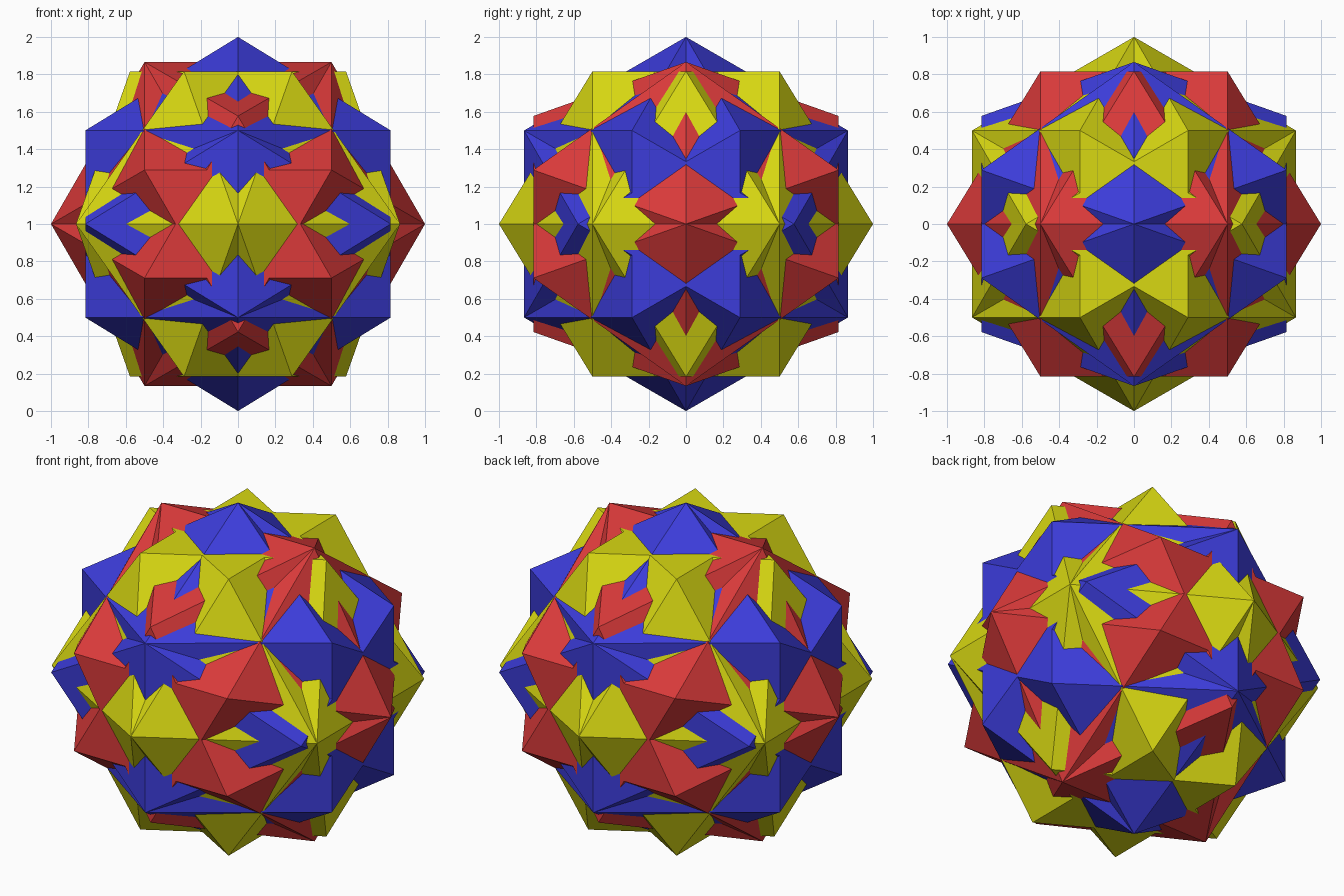
import bpy, bmesh, math
from mathutils import Vector

cube = bpy.data.objects.get("Cube")
if cube:
    bpy.data.objects.remove(cube, do_unlink=True)


def make_material(name, color):
    mat = bpy.data.materials.new(name)
    mat.use_nodes = True
    mat.diffuse_color = (*color, 1)
    bsdf = next(n for n in mat.node_tree.nodes if n.type == 'BSDF_PRINCIPLED')
    bsdf.inputs["Base Color"].default_value = (*color, 1)
    return mat


def ring(radius, z, start, count):
    return [Vector((radius * math.cos(math.radians(start + i * 360 / count)),
                    radius * math.sin(math.radians(start + i * 360 / count)), z))
            for i in range(count)]


def cuboctahedron(twist):
    """Unit-radius solid on its three-fold axis: hexagon belt and two triangles."""
    h, r = math.sqrt(2 / 3), math.sqrt(1 / 3)
    points = ring(1, 0, 30, 6) + ring(r, h, twist, 3) + ring(r, -h, twist + 60, 3)
    bm = bmesh.new()
    for p in points:
        bm.verts.new(p)
    bmesh.ops.convex_hull(bm, input=bm.verts[:])
    # Merge hull triangles back into square faces
    bmesh.ops.dissolve_limit(bm, angle_limit=math.radians(1),
                             verts=bm.verts[:], edges=bm.edges[:])
    bmesh.ops.recalc_face_normals(bm, faces=bm.faces[:])
    return bm


def add_solid(name, mat, axes, twist):
    bm = cuboctahedron(twist)
    for v in bm.verts:
        v.co = Vector([v.co[a] for a in axes]) + Vector((0, 0, 1))
    mesh = bpy.data.meshes.new(name)
    bm.to_mesh(mesh)
    bm.free()
    mesh.materials.append(mat)
    bpy.context.collection.objects.link(bpy.data.objects.new(name, mesh))


# One interpenetrating twin pair per colour, on the z, x and y axes
pairs = [
    ("yellow", (0.687, 0.687, 0.006), (0, 1, 2)),
    ("blue", (0.045, 0.045, 0.70), (2, 0, 1)),
    ("red", (0.70, 0.042, 0.042), (1, 2, 0)),
]
for colour, rgb, axes in pairs:
    mat = make_material(colour, rgb)
    for label, twist in (("first", 0), ("second", 60)):
        add_solid(f"{colour}_cuboctahedron_{label}", mat, axes, twist)
